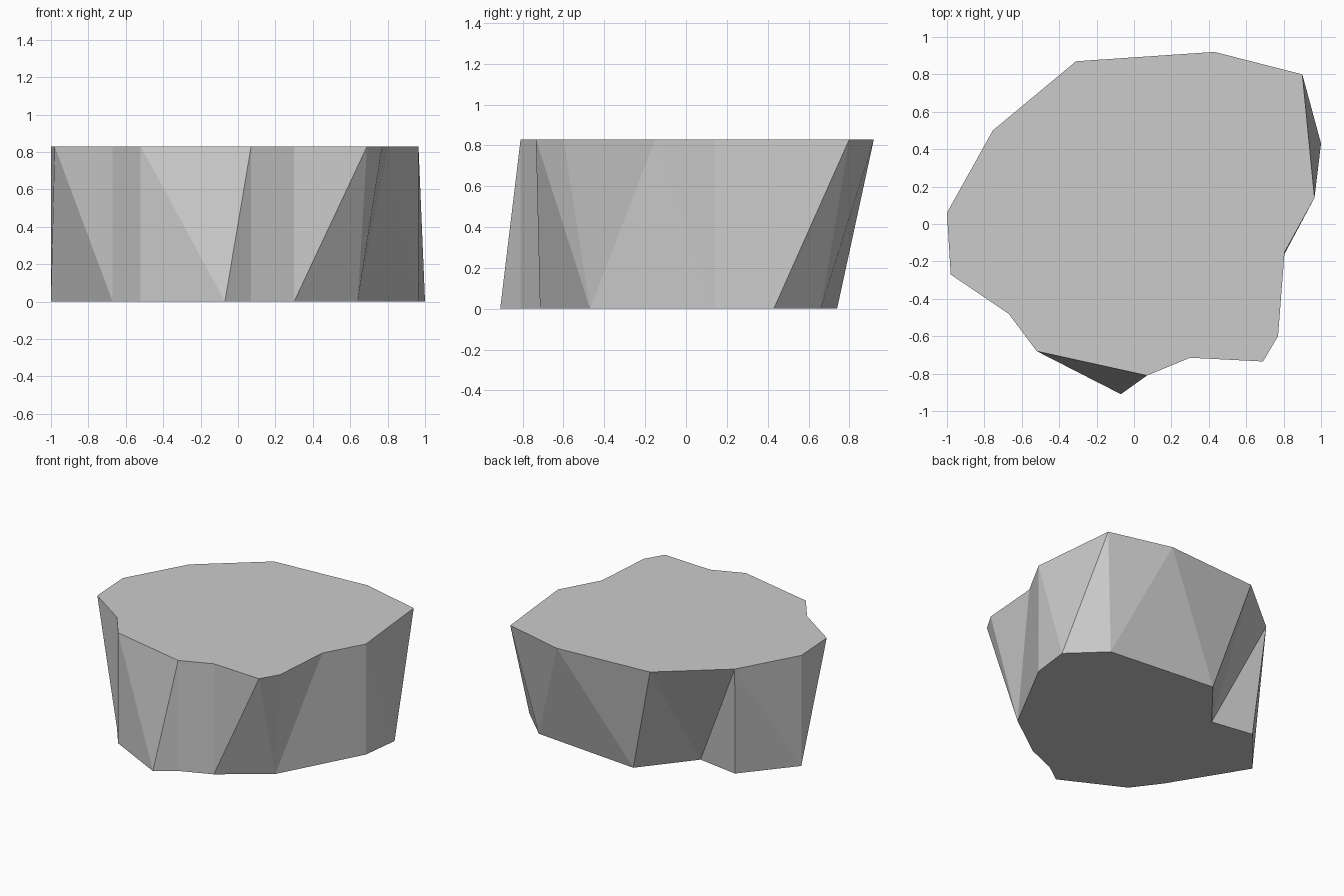
import bpy
import bmesh

# Remove the default cube if present
default_cube = bpy.data.objects.get("Cube")
if default_cube:
    bpy.data.objects.remove(default_cube, do_unlink=True)

HEIGHT = 0.83

# Outlines run counter-clockwise from the left-hand side
top_outline = [(-1, .06), (-.98, -.27), (-.67, -.48), (-.52, -.68), (.07, -.81),
               (.3, -.715), (.69, -.735), (.77, -.6), (.805, -.15), (.965, .14),
               (.9, .8), (.43, .92), (-.31, .87), (-.755, .5)]
base_outline = [(-1, .06), (-.67, -.48), (-.52, -.68), (-.07, -.91), (.07, -.81),
                (.3, -.715), (.64, -.47), (.965, .14), (1, .43), (.76, .66),
                (-.08, .74), (-.38, .37), (-.7, .42)]

# Order in which the side facets step along the top (T) or base (B) outline
FACET_STEPS = "TBTBTBTB" "BTT" "BTT" "BTBTBTBTBTBBT"


def make_material(name, color):
    """Plain flat colour for viewport and render."""
    mat = bpy.data.materials.new(name)
    mat.use_nodes = True
    mat.diffuse_color = color
    for node in mat.node_tree.nodes:
        if node.type == 'BSDF_PRINCIPLED':
            node.inputs["Base Color"].default_value = color
    return mat


def make_faceted_rock(name, top, base, height, steps, material):
    """Flat top and base joined by a zipper of triangular facets."""
    bm = bmesh.new()
    upper = [bm.verts.new((x, y, height)) for x, y in top]
    lower = [bm.verts.new((x, y, 0)) for x, y in base]

    # Flat caps
    bm.faces.new(upper)
    bm.faces.new(lower[::-1])

    # Chiselled sides
    t = b = 0
    for step in steps:
        current_top = upper[t % len(upper)]
        current_base = lower[b % len(lower)]
        if step == "T":
            t += 1
            corner = upper[t % len(upper)]
        else:
            b += 1
            corner = lower[b % len(lower)]
        bm.faces.new((current_top, current_base, corner))

    bmesh.ops.recalc_face_normals(bm, faces=bm.faces)
    mesh = bpy.data.meshes.new(name)
    bm.to_mesh(mesh)
    bm.free()
    mesh.materials.append(material)
    rock = bpy.data.objects.new(name, mesh)
    bpy.context.collection.objects.link(rock)
    return rock


# Rock slab
stone = make_material("stone_grey", (0.6, 0.6, 0.6, 1))
make_faceted_rock("rock_slab", top_outline, base_outline, HEIGHT, FACET_STEPS, stone)
